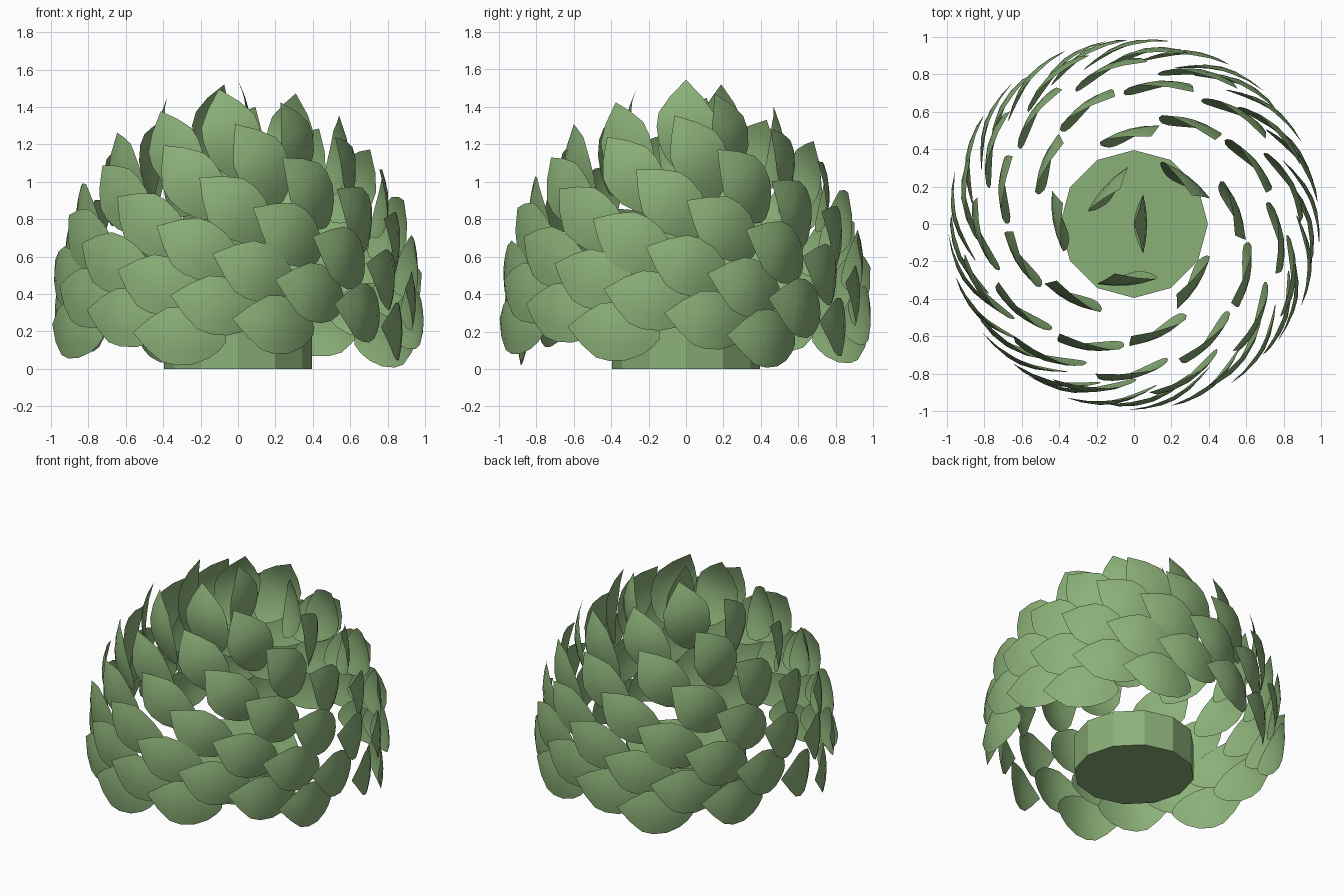
import bpy, bmesh, math
from mathutils import Matrix, Vector

if "Cube" in bpy.data.objects:
    bpy.data.objects.remove(bpy.data.objects["Cube"])

green = bpy.data.materials.new("leaf green")
green.diffuse_color = (0.26, 0.44, 0.19, 1)
green.use_nodes = True
green.node_tree.nodes["Principled BSDF"].inputs["Base Color"].default_value = green.diffuse_color

COUNT = 72                      # leaves in the spiral
GOLDEN = math.radians(137.508)
RADIUS, RISE, CENTRE = 0.87, 0.75, 0.295   # dome that carries the leaf bases
LENGTH, HALF_W = 0.5, 0.157
# leaf outline: (position along length, relative half width)
OUTLINE = [(0, 0.12), (0.06, 0.4), (0.16, 0.68), (0.32, 0.92), (0.5, 1.0),
           (0.65, 0.93), (0.82, 0.55), (1, 0)]


def leaf_mesh():
    """Cupped pointed leaf, upright on its base, bulging towards +x."""
    bm = bmesh.new()
    rows = []
    for t, w in OUTLINE:
        row = []
        for u in (-1, -0.5, 0, 0.5, 1):
            x = 0.07 * math.sin(math.pi * t) - 0.02 * (u * w) ** 2
            row.append(bm.verts.new((x, u * w * HALF_W, t * LENGTH)))
        rows.append(row)
    for a, b in zip(rows, rows[1:]):
        for c in range(4):
            bm.faces.new((a[c], a[c + 1], b[c + 1], b[c]))
    bmesh.ops.remove_doubles(bm, verts=bm.verts, dist=0.0005)
    for f in bm.faces:
        f.smooth = True
    me = bpy.data.meshes.new("leaf")
    bm.to_mesh(me)
    bm.free()
    me.materials.append(green)
    return me


# overlapping leaves in a golden-angle spiral, rolling over further down
mesh = leaf_mesh()
for i in range(COUNT):
    theta = 0.21 * math.sqrt(i)
    phi = i * GOLDEN
    ob = bpy.data.objects.new(f"leaf_{i:02d}", mesh)
    ob.location = (RADIUS * math.sin(theta) * math.cos(phi),
                   RADIUS * math.sin(theta) * math.sin(phi),
                   CENTRE + RISE * math.cos(theta))
    ob.rotation_euler = (0.85 * theta, 0, phi)
    bpy.context.collection.objects.link(ob)

# twelve-sided stem base
bpy.ops.mesh.primitive_cylinder_add(vertices=12, radius=0.395, depth=0.26,
                                    location=(0, 0, 0.13))
stem = bpy.context.object
stem.name = "stem_base"
stem.data.materials.append(green)
